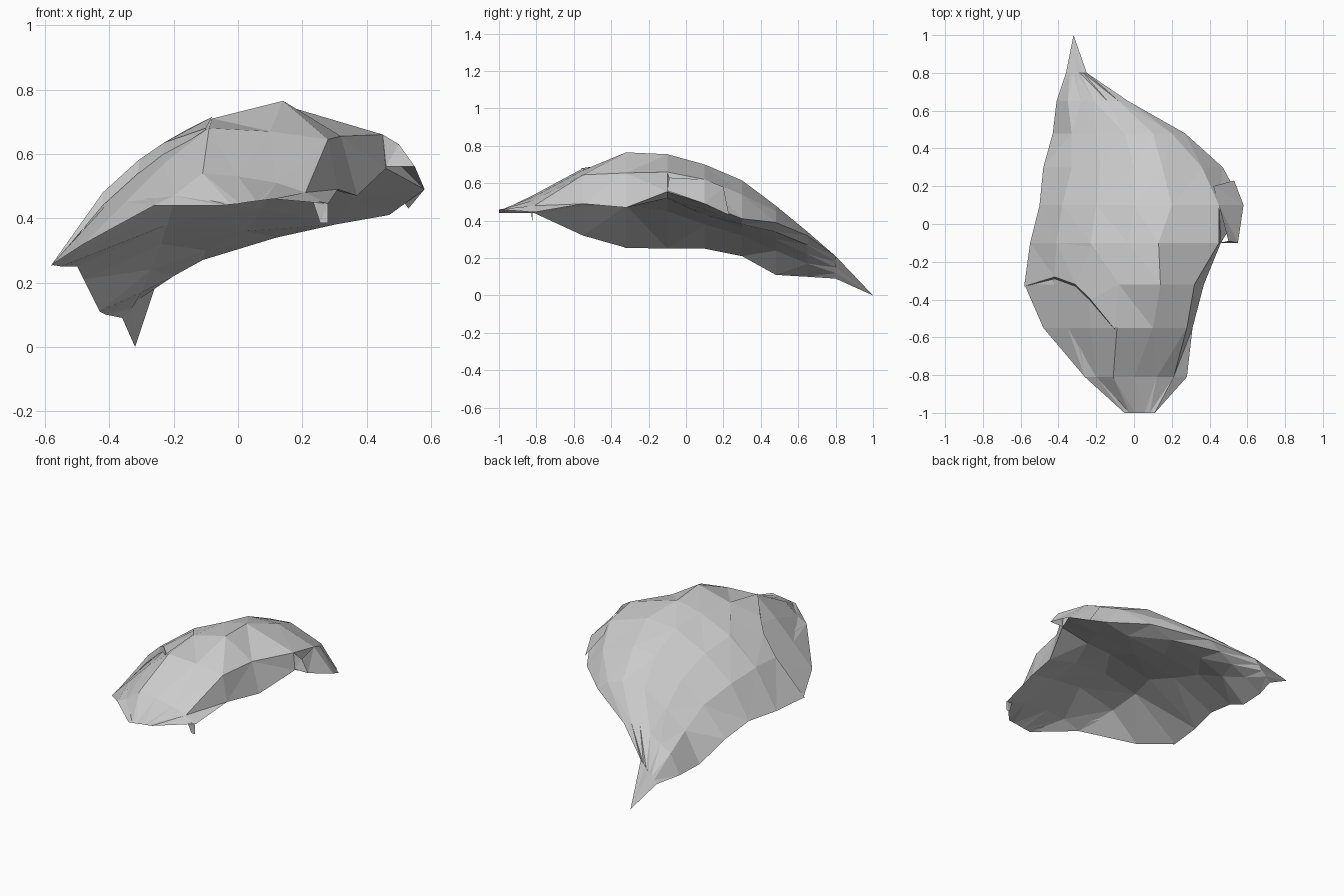
import bpy, bmesh


def finish(name, bm):
    """Triangulate into flat facets and link as an object."""
    bmesh.ops.remove_doubles(bm, verts=bm.verts, dist=0.002)
    bmesh.ops.triangulate(bm, faces=bm.faces, quad_method='SHORT_EDGE')
    me = bpy.data.meshes.new(name)
    bm.to_mesh(me)
    bm.free()
    ob = bpy.data.objects.new(name, me)
    bpy.context.collection.objects.link(ob)
    return ob


def loft(name, rows, tip=None):
    """Skin an open sheet over rows of points, optionally closing to a tip."""
    bm = bmesh.new()
    vs = [[bm.verts.new(p) for p in r] for r in rows]
    for a, b in zip(vs, vs[1:]):
        for i in range(len(a) - 1):
            bm.faces.new((a[i], a[i + 1], b[i + 1], b[i]))
    if tip:
        t = bm.verts.new(tip)
        for p, q in zip(vs[-1], vs[-1][1:]):
            bm.faces.new((p, q, t))
    return finish(name, bm)


def span(a, b, n=7):
    return [(a[0] + (b[0] - a[0]) * i / (n - 1), a[1] + (b[1] - a[1]) * i / (n - 1)) for i in range(n)]


# Arched shell: (x, z) cross-sections from front to back
sections = {
    -1.00: span((-.05, .44), (.11, .46)),
    -.81: [(-.26, .44), (-.2, .47), (-.11, .54), (0, .53), (.12, .51), (.21, .48), (.28, .445)],
    -.55: [(-.48, .32), (-.35, .45), (-.23, .57), (-.09, .68), (.1, .67), (.28, .645), (.31, .49)],
    -.32: [(-.58, .255), (-.42, .43), (-.24, .61), (-.08, .71), (.14, .765), (.32, .655), (.37, .47)],
    -.10: [(-.55, .25), (-.41, .48), (-.23, .63), (-.03, .72), (.13, .755), (.45, .66), (.46, .555)],
    .10: [(-.5, .25), (-.38, .45), (-.2, .59), (0, .69), (.2, .70), (.45, .62), (.58, .49)],
    .30: [(-.48, .21), (-.33, .38), (-.18, .5), (0, .6), (.15, .615), (.36, .54), (.47, .41)],
    .48: [(-.43, .11), (-.33, .29), (-.2, .39), (-.05, .48), (.1, .48), (.2, .45), (.27, .39)],
    .65: [(-.41, .1), (-.35, .22), (-.28, .26), (-.21, .31), (-.14, .34), (-.08, .34), (-.03, .32)],
    .80: span((-.36, .09), (-.25, .21)),
}
tip = (-.32, 1, 0)
loft("arched_shell", [[(x, y, z) for x, z in pts] for y, pts in sections.items()], tip)

# Hollowed underside: inner (x, z) points strung between the shell's rims
inner = {
    -1.00: [(0, .445), (.03, .45), (.07, .455)],
    -.81: [(-.15, .48), (-.02, .49), (.15, .47)],
    -.55: [(-.3, .48), (-.05, .54), (.15, .52)],
    -.32: [(-.28, .48), (-.05, .53), (.17, .52)],
    -.10: [(-.2, .45), (.1, .51), (.27, .52)],
    .10: [(-.22, .38), (.08, .43), (.36, .46)],
    .30: [(-.24, .32), (.02, .36), (.3, .38)],
    .48: [(-.27, .24), (-.1, .30), (.12, .34)],
    .65: [(-.3, .17), (-.2, .22), (-.11, .27)],
    .80: [(-.33, .12), (-.305, .15), (-.28, .18)],
}
loft("underside", [[(x, y, z) for x, z in [sections[y][0], *pts, sections[y][-1]]]
                   for y, pts in inner.items()], tip)

# Raised fold across the front left
edge = [(-.58, -.33, .255), (-.42, -.28, .48), (-.31, -.32, .58), (-.23, -.4, .635), (-.1, -.56, .68)]
under = [(-.58, -.33, .25), (-.42, -.29, .44), (-.31, -.33, .54), (-.23, -.41, .59), (-.1, -.56, .675)]
behind = [(-.55, -.1, .255), (-.41, -.1, .485), (-.23, -.12, .63), (-.16, -.2, .675), (-.08, -.32, .715)]
loft("front_fold", [under, edge, behind])

# Projecting lug on the right rim
loft("right_lug", [
    [(.45, -.1, .66), (.46, -.1, .56)],
    [(.5, -.09, .63), (.55, -.1, .56)],
    [(.45, .1, .62), (.58, .1, .49)],
    [(.42, .2, .58), (.53, .23, .43)],
])

# Small spike hanging from the front rim
loft("rim_spike", [
    [(.23, -.83, .46), (.255, -.82, .385)],
    [(.28, -.82, .445), (.28, -.82, .385)],
])
